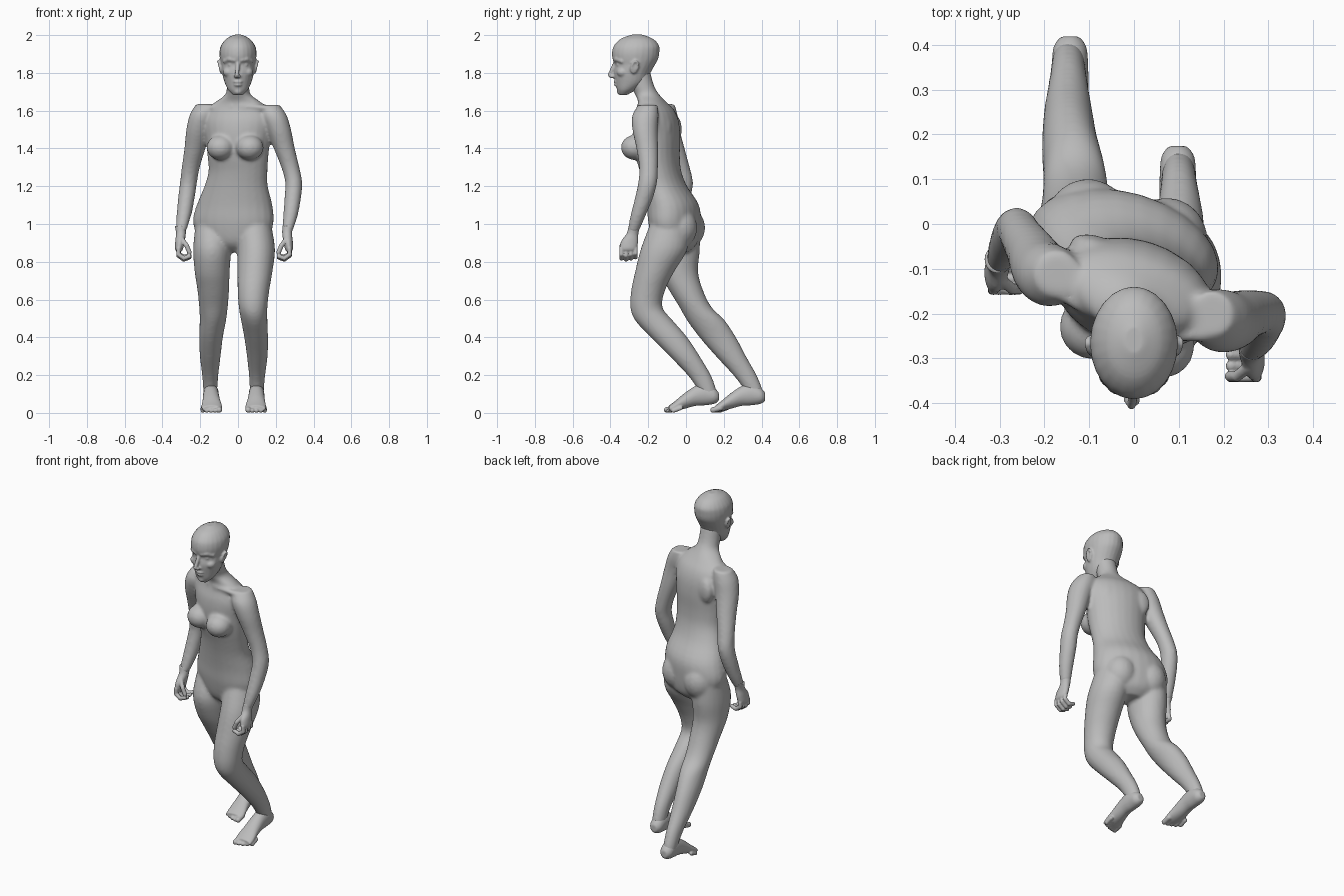
import bpy
import bmesh
import math
from mathutils import Matrix, Vector

default_cube = bpy.data.objects.get("Cube")
if default_cube:
    bpy.data.objects.remove(default_cube)

skin = bpy.data.materials.new("plain_grey")
skin.use_nodes = True
grey = (0.5, 0.5, 0.5, 1)
skin.diffuse_color = grey
skin.node_tree.nodes["Principled BSDF"].inputs["Base Color"].default_value = grey


# ---- helpers ----
def spline(rings, steps=4):
    """Smoothly interpolate every number of a list of section tuples."""
    result = []
    for i in range(len(rings) - 1):
        before, start = rings[max(i - 1, 0)], rings[i]
        end, after = rings[i + 1], rings[min(i + 2, len(rings) - 1)]
        for step in range(steps):
            t = step / steps
            section = []
            for a, b, c, d in zip(before, start, end, after):
                slope_in, slope_out = (c - a) / 2, (d - b) / 2
                curve = 2 * (b - c) + slope_in + slope_out
                bend = 3 * (c - b) - 2 * slope_in - slope_out
                section.append(((curve * t + bend) * t + slope_in) * t + b)
            result.append(section)
    result.append(rings[-1])
    return result


def loft(bm, rings, along="z", yaw=0.0, sides=24):
    """Skin elliptical sections given as (position, x, other, radius x, radius other)."""
    loops = []
    for position, x, other, radius_x, radius_other in spline(rings):
        loop = []
        for i in range(sides):
            angle = math.tau * i / sides
            u, v = radius_x * math.cos(angle), radius_other * math.sin(angle)
            u, v = (u * math.cos(yaw) - v * math.sin(yaw),
                    u * math.sin(yaw) + v * math.cos(yaw))
            if along == "z":
                point = (x + u, other + v, position)
            else:
                point = (x + u, position, other + v)
            loop.append(bm.verts.new(point))
        loops.append(loop)
    for lower, upper in zip(loops, loops[1:]):
        for i in range(sides):
            j = (i + 1) % sides
            bm.faces.new((lower[i], lower[j], upper[j], upper[i]))
    bm.faces.new(loops[0])
    bm.faces.new(loops[-1])


def ball(bm, center, radii, yaw=0.0):
    matrix = (Matrix.Translation(center) @ Matrix.Rotation(yaw, 4, "Z")
              @ Matrix.Diagonal((*radii, 1)))
    bmesh.ops.create_uvsphere(bm, u_segments=20, v_segments=12, radius=1, matrix=matrix)


def tube(bm, points, radius):
    """Rounded rod through the points."""
    points = [Vector(p) for p in points]
    for point in points:
        ball(bm, point, (radius, radius, radius))
    for a, b in zip(points, points[1:]):
        turn = (b - a).to_track_quat("Z", "Y").to_matrix().to_4x4()
        bmesh.ops.create_cone(bm, cap_ends=True, segments=14, radius1=radius,
                              radius2=radius, depth=(b - a).length,
                              matrix=Matrix.Translation((a + b) / 2) @ turn)


def finish(name, bm, voxel, smoothing):
    """Fuse the overlapping forms into one smooth skin."""
    bmesh.ops.recalc_face_normals(bm, faces=bm.faces)
    mesh = bpy.data.meshes.new(name)
    bm.to_mesh(mesh)
    bm.free()
    mesh.materials.append(skin)
    mesh.shade_smooth()
    obj = bpy.data.objects.new(name, mesh)
    bpy.context.collection.objects.link(obj)
    fuse = obj.modifiers.new("fuse", "REMESH")
    fuse.mode = "VOXEL"
    fuse.voxel_size = voxel
    fuse.use_smooth_shade = True
    soften = obj.modifiers.new("soften", "SMOOTH")
    soften.factor = 0.5
    soften.iterations = smoothing


def limb(bm, path, girth):
    loft(bm, [place + size for place, size in zip(path, girth)])


# ---- body: torso and neck, twisted to its right ----
TWIST = -0.28
body = bmesh.new()
loft(body, [
    (.85, -.02, -.05, .08, .06), (.9, -.02, -.055, .17, .11),
    (1.0, -.025, -.06, .218, .13), (1.1, -.018, -.07, .205, .132),
    (1.2, -.01, -.11, .172, .11), (1.28, 0, -.135, .16, .105),
    (1.36, 0, -.15, .165, .113), (1.46, 0, -.155, .175, .12),
    (1.54, 0, -.157, .185, .113), (1.6, 0, -.16, .17, .092),
    (1.645, 0, -.178, .125, .07), (1.685, 0, -.205, .068, .064),
    (1.73, 0, -.23, .06, .062), (1.81, 0, -.25, .06, .06)], yaw=TWIST)

# breasts and buttocks
for x, y in ((.062, -.272), (-.093, -.23)):
    ball(body, (x, y, 1.405), (.074, .073, .066), TWIST)
for x, y in ((.07, -.04), (-.105, .002)):
    ball(body, (x, y, .98), (.095, .1, .11), TWIST)

# shoulder blades and collar bones
for x, y in ((.085, -.1), (-.09, -.055)):
    ball(body, (x, y, 1.5), (.055, .03, .075), TWIST)
tube(body, [(.16, -.25, 1.615), (.02, -.247, 1.622)], .014)
tube(body, [(-.17, -.155, 1.615), (-.03, -.232, 1.622)], .014)

# arms, hanging slightly bent
arm_girth = [(.05, .05), (.068, .07), (.066, .067), (.056, .058), (.048, .05),
             (.045, .05), (.044, .048), (.038, .04), (.028, .03)]
limb(body, [(1.63, .172, -.2), (1.575, .19, -.215), (1.5, .215, -.217),
            (1.4, .245, -.205), (1.3, .277, -.198), (1.22, .295, -.203),
            (1.14, .29, -.222), (1.04, .277, -.255), (.96, .26, -.28)], arm_girth)
limb(body, [(1.635, -.172, -.11), (1.58, -.187, -.115), (1.5, -.208, -.1),
            (1.4, -.228, -.065), (1.3, -.25, -.03), (1.22, -.262, -.013),
            (1.14, -.273, -.025), (1.04, -.288, -.055), (.96, -.302, -.085)], arm_girth)

# legs, the left one stepping forward
leg_girth = [(.09, .1), (.1, .124), (.093, .104), (.084, .09), (.076, .085),
             (.07, .1), (.063, .097), (.055, .08), (.043, .062), (.038, .05),
             (.034, .043)]
limb(body, [(1.0, .085, -.09), (.87, .096, -.115), (.75, .09, -.165),
            (.65, .082, -.2), (.56, .08, -.21), (.49, .086, -.17),
            (.4, .096, -.09), (.3, .102, -.007), (.2, .101, .07),
            (.13, .1, .108), (.08, .1, .125)], leg_girth)
limb(body, [(1.0, -.135, -.03), (.87, -.137, -.05), (.75, -.137, -.04),
            (.65, -.131, 0), (.56, -.13, .05), (.49, -.133, .105),
            (.4, -.143, .168), (.3, -.147, .238), (.2, -.147, .312),
            (.13, -.147, .353), (.08, -.147, .37)], leg_girth)
finish("body", body, .009, 8)

# ---- head: skull and jaw ----
head = bmesh.new()
loft(head, [
    (1.683, 0, -.332, .025, .02), (1.71, 0, -.315, .052, .05),
    (1.75, 0, -.293, .071, .081), (1.8, 0, -.285, .084, .097),
    (1.843, 0, -.27, .091, .106), (1.875, 0, -.268, .096, .121),
    (1.91, 0, -.266, .098, .125), (1.945, 0, -.262, .09, .119),
    (1.98, 0, -.26, .063, .086), (2.002, 0, -.26, .022, .03)])

# nose, lips and chin, on the centre line
tube(head, [(0, -.374, 1.855), (-.003, -.39, 1.82), (-.006, -.404, 1.79)], .011)
ball(head, (-.004, -.392, 1.782), (.02, .016, .011))
ball(head, (0, -.368, 1.753), (.026, .017, .009))
ball(head, (0, -.366, 1.737), (.023, .016, .009))
ball(head, (0, -.345, 1.703), (.025, .022, .02))

# brows, eyes, cheeks and ears
for side in (-1, 1):
    tube(head, [(side * .018, -.375, 1.868), (side * .045, -.366, 1.873),
                (side * .068, -.338, 1.862)], .013)
    ball(head, (side * .037, -.352, 1.843), (.018, .017, .012))
    ball(head, (side * .05, -.335, 1.803), (.03, .032, .026))
    rim = []
    for i in range(13):
        angle = math.tau * i / 12
        height = math.sin(angle)
        rim.append((side * (.097 + .008 * height),
                    -.272 + .017 * math.cos(angle) + .006 * height,
                    1.832 + .03 * height))
    tube(head, rim, .0065)
    ball(head, (side * .092, -.274, 1.832), (.009, .018, .028))
finish("head", head, .0055, 4)

# ---- hands: half-closed, mirrored onto each wrist ----
for name, side, x, y in (("left_hand", 1, .26, -.28), ("right_hand", -1, -.302, -.085)):
    hand = bmesh.new()
    loft(hand, [(.99, .004, .007, .029, .031), (.95, 0, -.003, .026, .031),
                (.91, .005, -.018, .025, .045), (.87, .01, -.025, .022, .045),
                (.853, .01, -.025, .012, .035)])
    for finger in range(4):
        spread = -.062 + .025 * finger
        reach = .006 * abs(finger - 1)
        tube(hand, [(.012, spread, .87), (.014, spread, .833 + reach),
                    (-.015, spread, .812 + reach), (-.044, spread, .823 + reach)], .0118)
    tube(hand, [(-.005, -.04, .92), (-.03, -.06, .885), (-.045, -.06, .85)], .0125)
    bmesh.ops.transform(hand, verts=hand.verts,
                        matrix=Matrix.Translation((x, y, 0)) @ Matrix.Diagonal((side, 1, 1, 1)))
    finish(name, hand, .004, 3)

# ---- feet: heel a little raised, big toe on the inner side ----
for name, side, x, y in (("left_foot", 1, .098, 0), ("right_foot", -1, -.143, .245)):
    foot = bmesh.new()
    loft(foot, [(.174, 0, .085, .02, .022), (.15, 0, .09, .037, .042),
                (.1, 0, .098, .041, .058), (.05, 0, .09, .042, .053),
                (-.01, -.002, .062, .047, .041), (-.06, -.004, .035, .055, .026),
                (-.09, -.004, .022, .052, .017)], along="y")
    for toe in range(5):
        across = -.044 + .022 * toe
        thick = .0155 if toe == 0 else .0115
        tip = -.102 + .0022 * toe * toe
        tube(foot, [(across, tip + .04, .026), (across, tip, thick)], thick)
    bmesh.ops.transform(foot, verts=foot.verts,
                        matrix=Matrix.Translation((x, y, 0)) @ Matrix.Diagonal((side, 1, 1, 1)))
    finish(name, foot, .005, 3)
